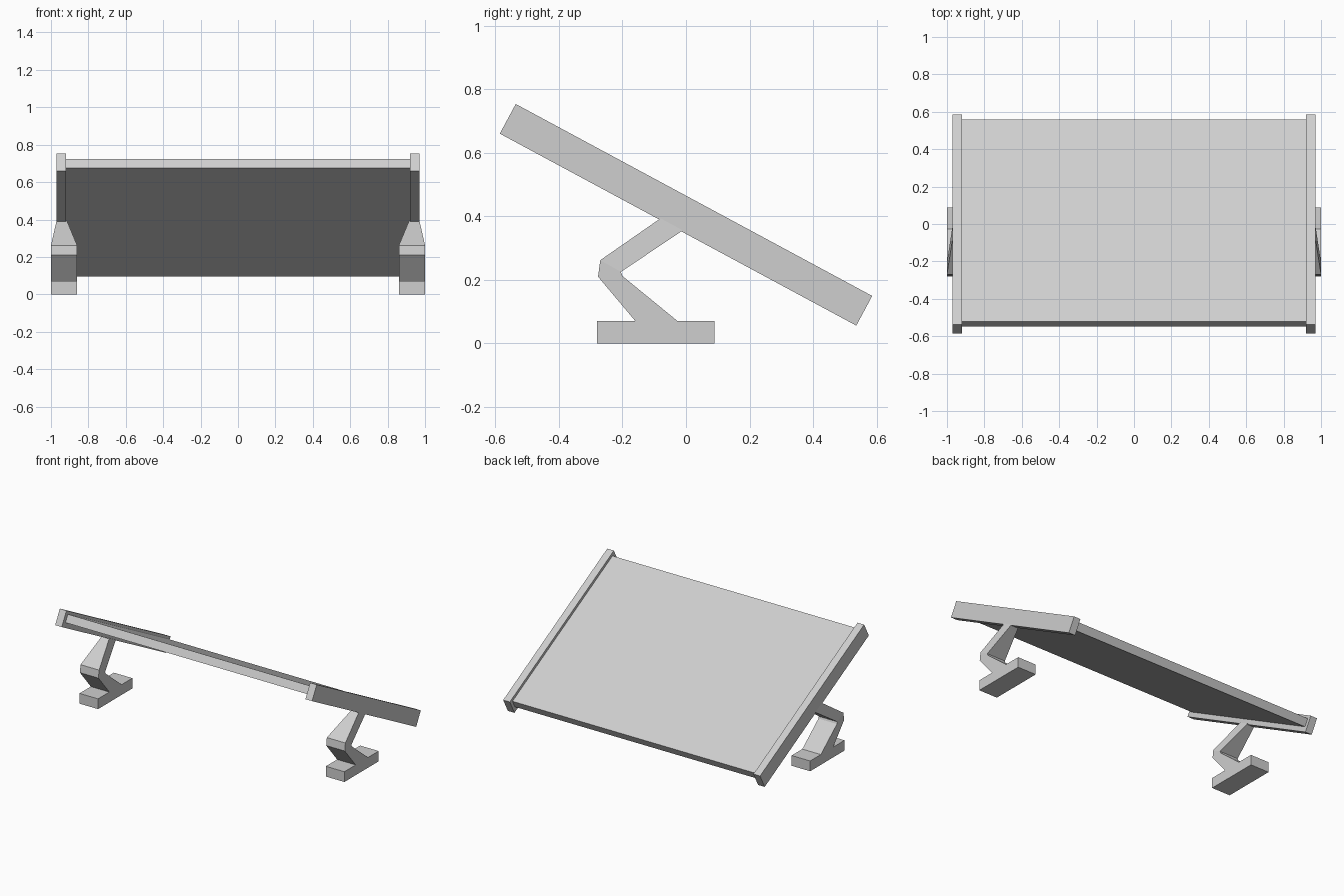
import bpy
import bmesh
from math import radians, sin, cos
from mathutils import Matrix

cube = bpy.data.objects.get("Cube")
if cube:
    bpy.data.objects.remove(cube, do_unlink=True)

# One plain grey finish for every part
grey = bpy.data.materials.new("light grey")
grey.use_nodes = True
color = (0.62, 0.62, 0.62, 1)
grey.diffuse_color = color
grey.node_tree.nodes["Principled BSDF"].inputs["Base Color"].default_value = color

TILT = radians(-28.3)
BOARD_Z = 0.405


def finish(name, bm):
    bmesh.ops.recalc_face_normals(bm, faces=bm.faces)
    mesh = bpy.data.meshes.new(name)
    bm.to_mesh(mesh)
    bm.free()
    mesh.materials.append(grey)
    obj = bpy.data.objects.new(name, mesh)
    bpy.context.collection.objects.link(obj)
    return obj


def box(name, size, center, tilt=0):
    bm = bmesh.new()
    matrix = (Matrix.Translation(center) @ Matrix.Rotation(tilt, 4, 'X')
              @ Matrix.Diagonal((*size, 1)))
    bmesh.ops.create_cube(bm, size=1, matrix=matrix)
    return finish(name, bm)


def loft(name, stations, side):
    """Join four-sided sections: front point, back point, inner x, outer x."""
    bm = bmesh.new()
    rings = []
    for front, back, x0, x1 in stations:
        corners = [(x0, front), (x1, front), (x1, back), (x0, back)]
        rings.append([bm.verts.new((side * x, *p)) for x, p in corners])
    for a, b in zip(rings, rings[1:]):
        for i in range(4):
            j = (i + 1) % 4
            bm.faces.new((a[i], a[j], b[j], b[i]))
    bm.faces.new(rings[0])
    bm.faces.new(rings[-1])
    return finish(name, bm)


# Sloping panel, slightly above the middle of the rails
lift = 0.005
box("panel", (1.85, 1.225, 0.054),
    (0, 0.003 - lift * sin(TILT), BOARD_Z + lift * cos(TILT)), TILT)

# Bent leg sections: base, knee below, knee above, slim top under the rail
leg = [
    ((-0.155, 0.065), (-0.02, 0.065), 0.86, 1.0),
    ((-0.277, 0.21), (-0.2, 0.212), 0.86, 1.0),
    ((-0.27, 0.262), (-0.205, 0.225), 0.86, 1.0),
    ((-0.08, 0.394), (-0.01, 0.356), 0.915, 0.97),
]

# Side rails, legs and feet
for word, side in (("left", 1), ("right", -1)):
    box(word + "_rail", (0.05, 1.275, 0.106), (side * 0.945, 0, BOARD_Z), TILT)
    loft(word + "_leg", leg, side)
    box(word + "_foot", (0.14, 0.37, 0.07), (side * 0.93, -0.096, 0.035))
